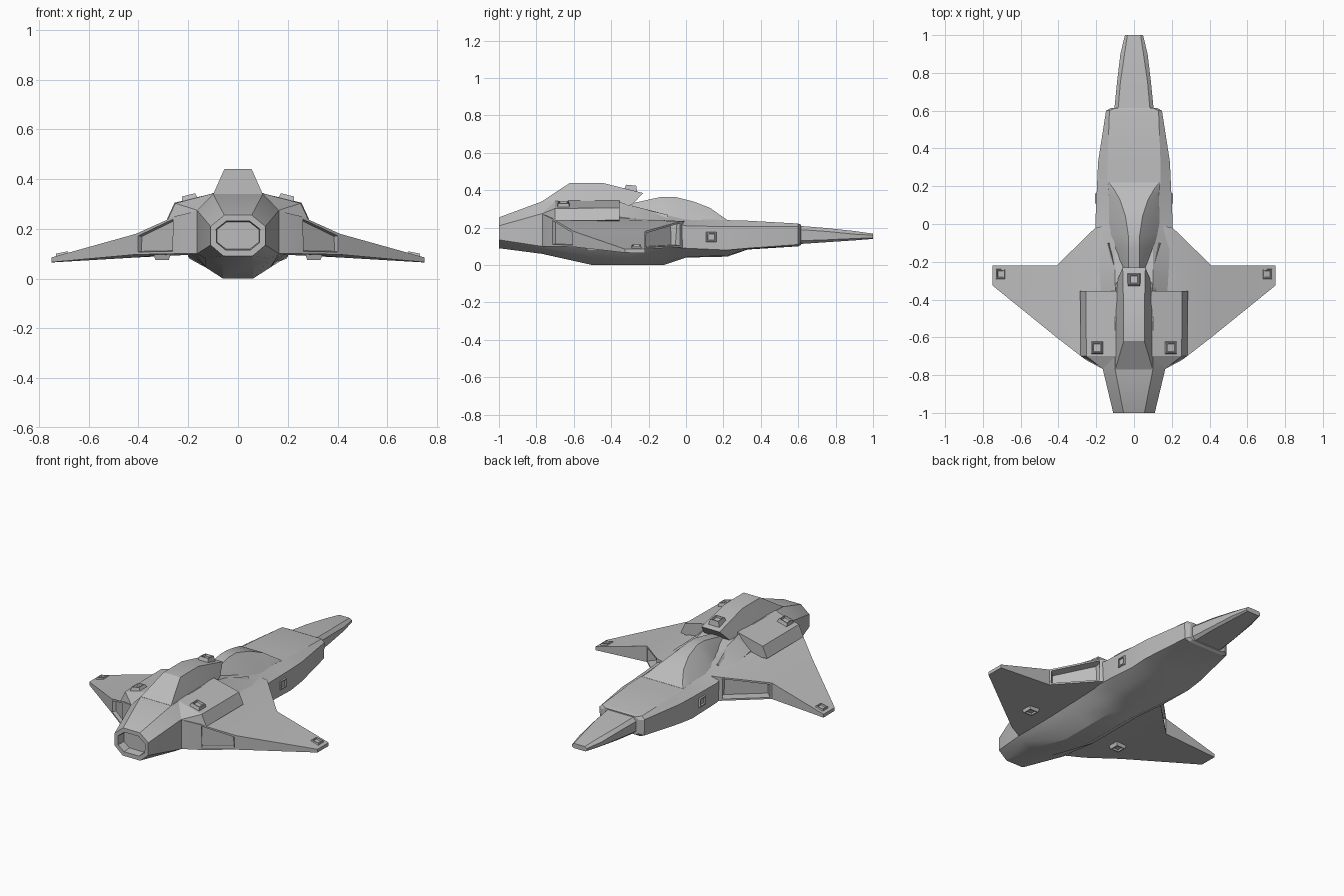
import bpy, bmesh, math
from mathutils import Vector, Matrix

cube = bpy.data.objects.get("Cube")
if cube:
    bpy.data.objects.remove(cube)

hull_grey = bpy.data.materials.new("hull_grey")
hull_grey.use_nodes = True
GREY = (0.5, 0.5, 0.5, 1)
hull_grey.diffuse_color = GREY
hull_grey.node_tree.nodes["Principled BSDF"].inputs["Base Color"].default_value = GREY


def finish(name, bm, mirror=False):
    bmesh.ops.recalc_face_normals(bm, faces=bm.faces)
    mesh = bpy.data.meshes.new(name)
    bm.to_mesh(mesh)
    bm.free()
    obj = bpy.data.objects.new(name, mesh)
    bpy.context.collection.objects.link(obj)
    mesh.materials.append(hull_grey)
    if mirror:
        obj.modifiers.new("Mirror", "MIRROR").use_clip = False
    bpy.ops.object.select_all(action="DESELECT")
    obj.select_set(True)
    bpy.context.view_layer.objects.active = obj
    bpy.ops.object.shade_smooth_by_angle(angle=math.radians(22))
    return obj


def loft(rings):
    """Skin a list of closed rings of 3D points and cap both ends."""
    bm = bmesh.new()
    rows = [[bm.verts.new(p) for p in ring] for ring in rings]
    n = len(rows[0])
    for a, b in zip(rows, rows[1:]):
        for i in range(n):
            j = (i + 1) % n
            bm.faces.new((a[i], a[j], b[j], b[i]))
    bm.faces.new(rows[0])
    bm.faces.new(rows[-1])
    bmesh.ops.recalc_face_normals(bm, faces=bm.faces)
    bm.faces.ensure_lookup_table()
    return bm


def full_ring(y, half):
    """Mirror a half outline (x, z) into a closed ring at y."""
    return [(x, y, z) for x, z in half] + [(-x, y, z) for x, z in reversed(half)]


def recess(bm, faces, thickness, depth):
    for f in faces:
        bmesh.ops.inset_individual(bm, faces=[f], thickness=thickness)
        bmesh.ops.inset_individual(bm, faces=[f], thickness=0.004, depth=-depth)


# Main hull from engine nozzle to nose collar
hull = loft([full_ring(y, half) for y, half in (
    (-1.0, [(.055, .255), (.11, .21), (.11, .135), (.06, .092), (.05, .09)]),
    (-.77, [(.1, .34), (.165, .275), (.165, .1), (.13, .08), (.06, .06)]),
    (-.5, [(.1, .345), (.17, .275), (.17, .1), (.13, .045), (.06, 0)]),
    (-.3, [(.1, .32), (.18, .25), (.18, .1), (.13, .045), (.06, 0)]),
    (-.12, [(.1, .275), (.195, .235), (.19, .1), (.13, .045), (.06, 0)]),
    (0, [(.12, .25), (.205, .21), (.2, .09), (.13, .045), (.06, .04)]),
    (.22, [(.14, .24), (.195, .205), (.195, .08), (.12, .05), (.06, .045)]),
    (.33, [(.14, .237), (.19, .205), (.19, .09), (.12, .085), (.06, .083)]),
    (.6, [(.13, .222), (.148, .205), (.145, .11), (.12, .1), (.06, .1)]),
    (.615, [(.1, .215), (.12, .2), (.12, .12), (.1, .11), (.06, .108)]))])
recess(hull, [f for f in hull.faces if f.calc_center_median().y < -.99], .025, .05)
finish("main_hull", hull)

# Tapered nose
finish("nose", loft([full_ring(y, half) for y, half in (
    (.6, [(.085, .21), (.105, .19), (.105, .13), (.085, .112)]),
    (.75, [(.072, .198), (.09, .18), (.088, .135), (.075, .122)]),
    (.9, [(.05, .182), (.072, .165), (.07, .142), (.055, .132)]),
    (1.0, [(.035, .168), (.048, .16), (.048, .146), (.04, .14)]))]))

# Canopy ridge sweeping down to the flat forward deck
finish("canopy", loft([full_ring(y, half) for y, half in (
    (-.29, [(.03, .33), (.06, .28), (.08, .22)]),
    (-.13, [(.03, .365), (.085, .3), (.13, .22)]),
    (-.06, [(.03, .365), (.09, .3), (.15, .22)]),
    (.04, [(.045, .34), (.095, .29), (.16, .21)]),
    (.13, [(.075, .305), (.11, .27), (.16, .21)]),
    (.19, [(.11, .262), (.13, .25), (.16, .21)]),
    (.22, [(.135, .241), (.14, .238), (.15, .2)]))]))

# Raised dorsal spine with an undercut front edge
finish("dorsal_spine", loft([full_ring(y, half) for y, half in (
    (-.77, [(.099, .341), (.1, .335)]),
    (-.62, [(.055, .44), (.1, .33)]),
    (-.45, [(.055, .44), (.1, .33)]))] + [
    [(.06, -.23, .385), (.085, -.29, .32), (-.085, -.29, .32), (-.06, -.23, .385)]]))

# Cheeks beside the front of the spine
finish("spine_cheeks", loft([
    [(.1, -.36, .34), (.17, -.36, .24), (.06, -.36, .24)],
    [(.09, -.28, .31), (.15, -.28, .24), (.06, -.28, .24)],
    [(.138, -.1, .27), (.15, -.1, .24), (.12, -.1, .24)]]), True)

# Shoulder pods
pod = lambda y, x, z: [(.09, y, .345), (x, y, z), (x + .03, y, z - .065), (.09, y, .22)]
finish("shoulder_pods", loft([
    pod(-.355, .255, .305), pod(-.7, .252, .303),
    [(.1, -.768, .34), (.165, -.768, .275), (.165, -.768, .25), (.1, -.768, .22)]]), True)


# Wings: leading edge and trailing edge points, each with bottom and top height
def wing_ring(lx, ly, lb, lt, tx, ty, tb, tt):
    return [(lx, ly, lb), (lx, ly, lt), (tx, ty, tt), (tx, ty, tb)]


wing = loft([
    wing_ring(.12, 0, .1, .235, .12, -.768, .1, .3),
    wing_ring(.2, -.02, .095, .235, .165, -.768, .1, .272),
    wing_ring(.21, -.025, .095, .235, .255, -.72, .1, .25),
    wing_ring(.41, -.22, .085, .18, .41, -.6, .097, .18),
    wing_ring(.75, -.22, .065, .085, .75, -.325, .066, .085)])
panels = [f for f in wing.faces
          if .27 < f.calc_center_median().x < .38 and abs(f.normal.z) < .3]
for f in panels:
    front = f.calc_center_median().y > -.4
    recess(wing, [f], .014, .05 if front else .02)
finish("wings", wing, True)


# Small square emitters with a sunken top
def emitter(name, pos, normal, size=.035, height=.03, mirror=True):
    bm = bmesh.new()
    base = bmesh.ops.create_cone(bm, cap_ends=True, segments=4, radius1=size * 1.414,
                                 radius2=size * 1.1, depth=height)
    bmesh.ops.rotate(bm, verts=base["verts"], matrix=Matrix.Rotation(math.pi / 4, 3, "Z"))
    recess(bm, [f for f in bm.faces if f.normal.z > .9], .008, .01)
    turn = Vector((0, 0, 1)).rotation_difference(Vector(normal)).to_matrix()
    bmesh.ops.rotate(bm, verts=bm.verts, matrix=turn)
    bmesh.ops.translate(bm, verts=bm.verts, vec=pos)
    finish(name, bm, mirror)


emitter("spine_emitter", (0, -.295, .412), (0, .1, 1), mirror=False)
emitter("pod_emitters", (.195, -.655, .322), (.25, 0, 1))
emitter("wing_tip_emitters", (.705, -.265, .093), (.2, 0, 1), .03, .025)
emitter("underwing_emitters", (.305, -.5, .088), (0, 0, -1), .035, .025)
emitter("hull_side_emitters", (.196, .135, .15), (1, 0, 0), .032, .02)
